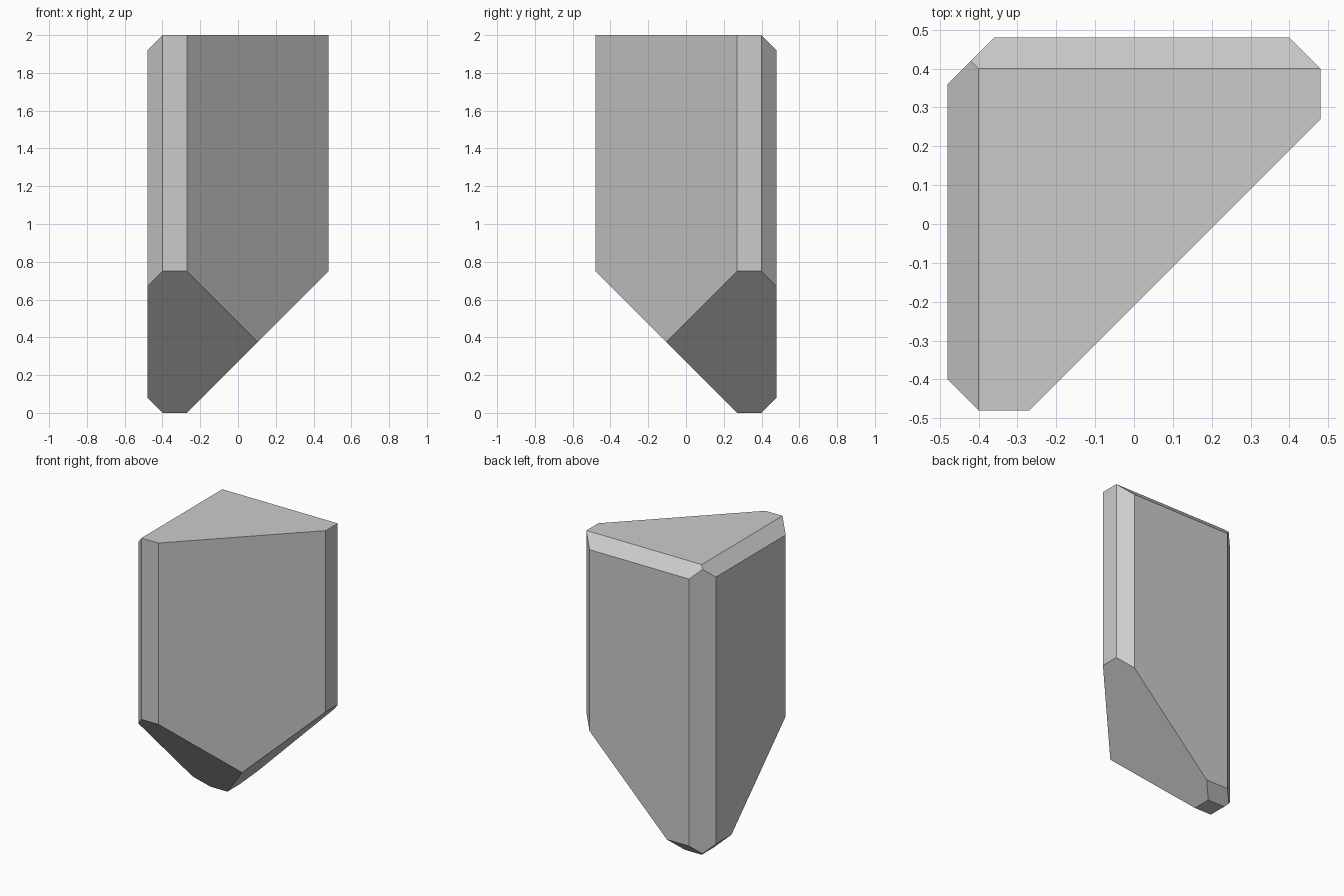
import bpy
import bmesh
from mathutils import Matrix, Vector

if "Cube" in bpy.data.objects:
    bpy.data.objects.remove(bpy.data.objects["Cube"])

W = 0.48   # half width of the square block
H = 2.0    # height

# Each cut keeps the side where normal . point <= offset
CUTS = [
    ((1, -1, 0), 0.21),    # large diagonal face, front right
    ((-1, 1, 0), 0.84),    # bevel on the back left upright edge
    ((1, 1, 0), 0.88),     # bevel on the back right upright edge
    ((-1, -1, 0), 0.88),   # bevel on the front left upright edge
    ((-1, 0, 1), 2.40),    # top bevel, left
    ((0, 1, 1), 2.40),     # top bevel, back
    ((-1, 0, -1), 0.40),   # bottom bevel, left
    ((0, 1, -1), 0.40),    # bottom bevel, back
    ((1, 0, -1), -0.27),   # sloped underside, right
    ((0, -1, -1), -0.27),  # sloped underside, front
]


def slice_off(bm, normal, offset):
    """Cut the solid with a plane and cap the opening."""
    n = Vector(normal)
    res = bmesh.ops.bisect_plane(
        bm, geom=bm.verts[:] + bm.edges[:] + bm.faces[:], dist=1e-5,
        plane_co=n * (offset / n.length_squared), plane_no=n, clear_outer=True)
    rim = [e for e in res["geom_cut"]
           if isinstance(e, bmesh.types.BMEdge) and e.is_boundary]
    bmesh.ops.edgeloop_fill(bm, edges=rim)


# Corner bracket: square block trimmed by planes
bm = bmesh.new()
bmesh.ops.create_cube(
    bm, size=1.0,
    matrix=Matrix.Translation((0, 0, H / 2)) @ Matrix.Diagonal((2 * W, 2 * W, H, 1)))
for normal, offset in CUTS:
    slice_off(bm, normal, offset)
bmesh.ops.recalc_face_normals(bm, faces=bm.faces[:])

mesh = bpy.data.meshes.new("corner_bracket")
bm.to_mesh(mesh)
bm.free()
bracket = bpy.data.objects.new("corner_bracket", mesh)
bpy.context.collection.objects.link(bracket)
